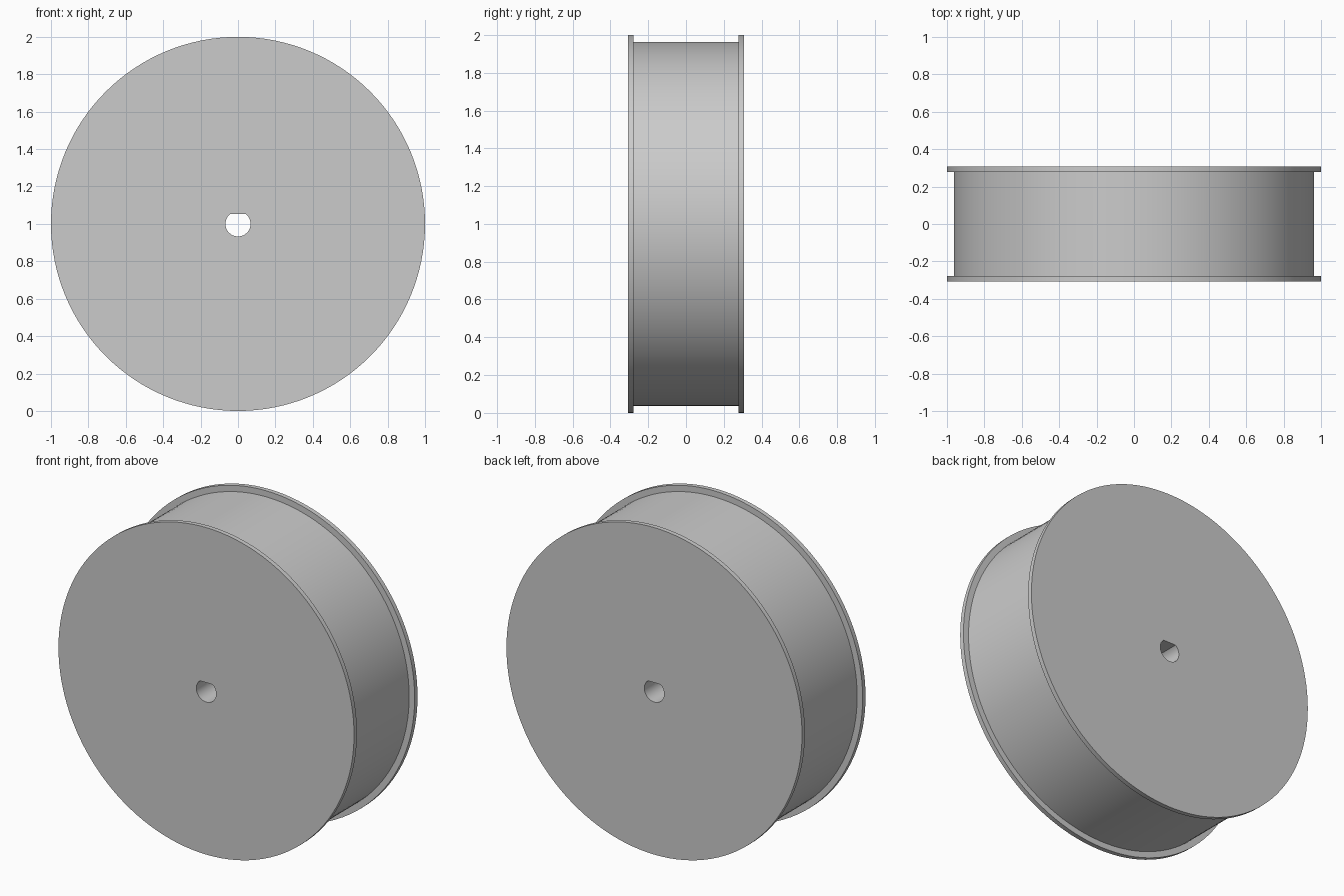
import bpy, bmesh, math

if "Cube" in bpy.data.objects:
    bpy.data.objects.remove(bpy.data.objects["Cube"])

N = 128                      # segments around the axle
CZ = 1.0                     # axle height
R_FLANGE, R_DRUM = 1.0, 0.963
Y_OUT, Y_IN = 0.307, 0.279   # outer and inner flange faces
R_BORE = 0.067
FLAT = R_BORE * math.sin(2 * math.pi * 18 / N)   # flat of the D-shaped bore


def ring(bm, y, radius):
    """Closed loop of vertices around the y axis; radius is a function of angle."""
    verts = []
    for i in range(N):
        a = 2 * math.pi * i / N
        r = radius(a)
        verts.append(bm.verts.new((r * math.cos(a), y, CZ + r * math.sin(a))))
    return verts


def circle(r):
    return lambda a: r


def d_shape(a):
    s = math.sin(a)
    return min(R_BORE, FLAT / s) if s > 0 else R_BORE


bm = bmesh.new()

# Cross-section around the axle: bore, flange, drum, flange, back to bore
section = [(-Y_OUT, d_shape), (-Y_OUT, circle(R_FLANGE)), (-Y_IN, circle(R_FLANGE)),
           (-Y_IN, circle(R_DRUM)), (Y_IN, circle(R_DRUM)),
           (Y_IN, circle(R_FLANGE)), (Y_OUT, circle(R_FLANGE)), (Y_OUT, d_shape)]
rings = [ring(bm, y, shape) for y, shape in section]

for k, a in enumerate(rings):
    b = rings[(k + 1) % len(rings)]
    for i in range(N):
        j = (i + 1) % N
        bm.faces.new((a[i], a[j], b[j], b[i]))
bmesh.ops.recalc_face_normals(bm, faces=bm.faces)

# Flanged wheel with a D-shaped axle bore
mesh = bpy.data.meshes.new("flanged_wheel")
bm.to_mesh(mesh)
bm.free()
wheel = bpy.data.objects.new("flanged_wheel", mesh)
bpy.context.collection.objects.link(wheel)
bpy.context.view_layer.objects.active = wheel
wheel.select_set(True)
bpy.ops.object.shade_smooth_by_angle(angle=math.radians(30))
